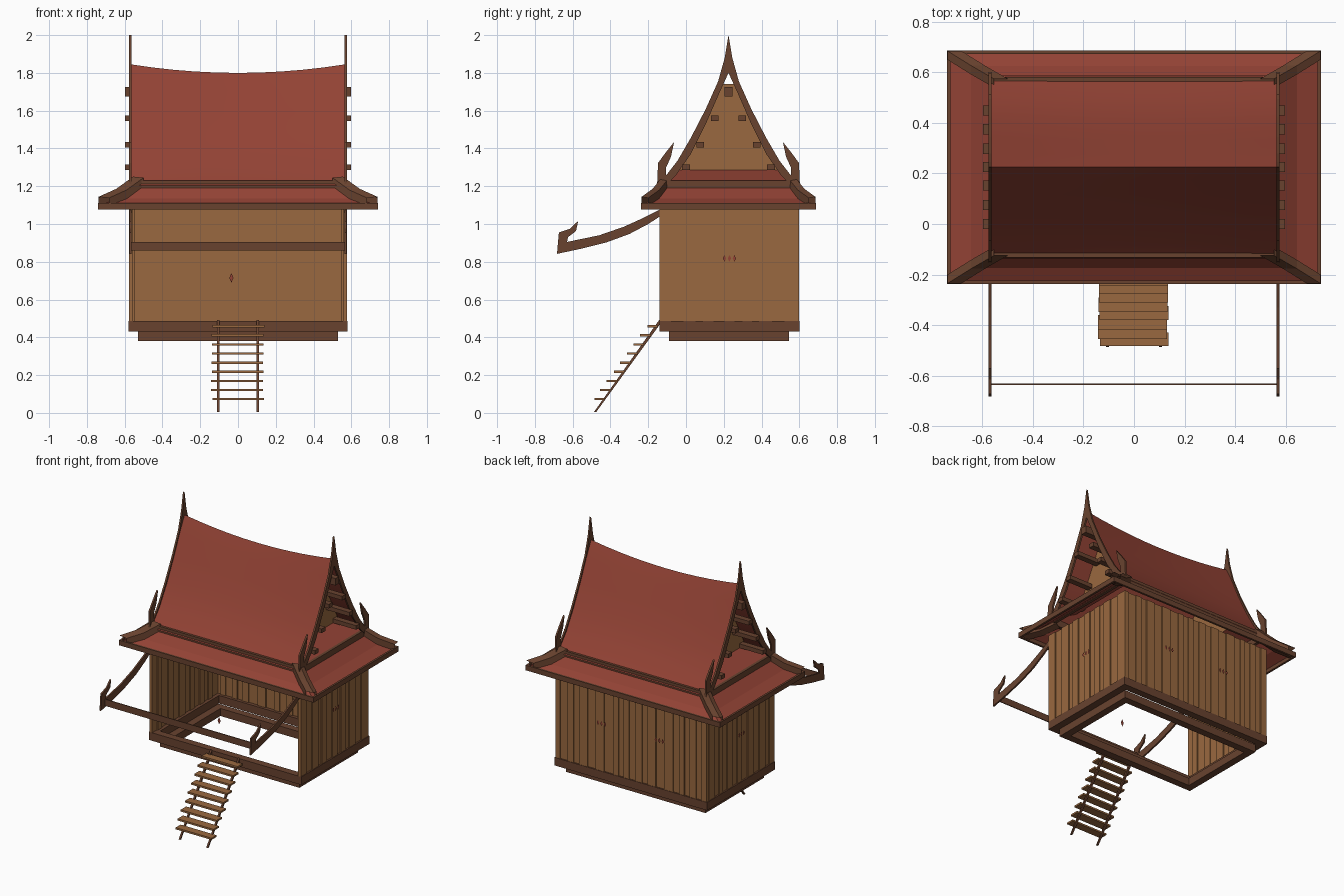
import bpy, bmesh, random
from mathutils import Vector, Matrix

random.seed(4)
if "Cube" in bpy.data.objects:
    bpy.data.objects.remove(bpy.data.objects["Cube"])

CY = 0.225  # centre line of the house in y


def material(name, rgb):
    m = bpy.data.materials.new(name)
    m.use_nodes = True
    m.diffuse_color = (*rgb, 1)
    m.node_tree.nodes["Principled BSDF"].inputs["Base Color"].default_value = (*rgb, 1)
    return m


TAN = material("tan planks", (0.32, 0.14, 0.05))
BROWN = material("dark timber", (0.14, 0.055, 0.028))
RED = material("red roof", (0.29, 0.055, 0.035))


def finish(name, bm, mat):
    bmesh.ops.recalc_face_normals(bm, faces=bm.faces)
    me = bpy.data.meshes.new(name)
    bm.to_mesh(me)
    bm.free()
    me.materials.append(mat)
    ob = bpy.data.objects.new(name, me)
    bpy.context.collection.objects.link(ob)
    return ob


def boxes(name, items, mat):
    """Each item is (x0, x1, y0, y1, z0, z1)."""
    bm = bmesh.new()
    for x0, x1, y0, y1, z0, z1 in items:
        mid = Vector((x0 + x1, y0 + y1, z0 + z1)) / 2
        size = (x1 - x0, y1 - y0, z1 - z0, 1)
        bmesh.ops.create_cube(bm, size=1, matrix=Matrix.Translation(mid) @ Matrix.Diagonal(size))
    return finish(name, bm, mat)


def ring(name, hx, y0, y1, z0, z1, w, mat):
    return boxes(name, [(-hx, hx, y0, y0 + w, z0, z1), (-hx, hx, y1 - w, y1, z0, z1),
                        (-hx, w - hx, y0 + w, y1 - w, z0, z1),
                        (hx - w, hx, y0 + w, y1 - w, z0, z1)], mat)


def prisms(name, profiles, xs, t, mat):
    """Extrude (y, z) outlines along x at every position in xs."""
    bm = bmesh.new()
    for x in xs:
        for prof in profiles:
            f = bm.faces.new([bm.verts.new((x - t / 2, y, z)) for y, z in prof])
            ext = bmesh.ops.extrude_face_region(bm, geom=[f])["geom"]
            moved = [v for v in ext if isinstance(v, bmesh.types.BMVert)]
            bmesh.ops.translate(bm, verts=moved, vec=(t, 0, 0))
    return finish(name, bm, mat)


def sheet(name, rows, mat):
    """Skin a list of equally long point rows."""
    bm = bmesh.new()
    vs = [[bm.verts.new(p) for p in row] for row in rows]
    for a, b in zip(vs, vs[1:]):
        for i in range(len(a) - 1):
            bm.faces.new((a[i], a[i + 1], b[i + 1], b[i]))
    return finish(name, bm, mat)


# Base frames, open in the middle
ring("lower_base_frame", 0.53, -0.09, 0.545, 0.38, 0.432, 0.05, BROWN)
ring("upper_base_frame", 0.58, -0.14, 0.60, 0.432, 0.487, 0.05, BROWN)


# Plank walls with staggered boards
def planks(start, end):
    cuts = [start]
    while cuts[-1] < end - 0.075:
        cuts.append(cuts[-1] + random.uniform(0.035, 0.07))
    cuts.append(end)
    return [(a, b, 0.007 * (i % 2)) for i, (a, b) in enumerate(zip(cuts, cuts[1:]))]


boxes("back_wall", [(a, b, 0.575 - s, 0.597 - s, 0.48, 1.11)
                    for a, b, s in planks(-0.575, 0.575)], TAN)
for side, name in ((1, "left_wall"), (-1, "right_wall")):
    items = []
    for a, b, s in planks(-0.14, 0.575):
        x0, x1 = sorted((side * (0.555 - s), side * (0.576 - s)))
        items.append((x0, x1, a, b, 0.48, 1.11))
    boxes(name, items, TAN)


# Diamond cut-outs: centre, direction across, half width, half height
def diamonds(name, centres, across, w, h):
    bm = bmesh.new()
    for c in centres:
        c, a, up = Vector(c), Vector(across) * w, Vector((0, 0, h))
        bm.faces.new([bm.verts.new(p) for p in (c - a, c - up, c + a, c + up)])
    return finish(name, bm, RED)


trio = (-0.026, 0, 0.026)
for side in (1, -1):
    diamonds("side_diamonds", [(side * 0.583, 0.23 + d, 0.818) for d in trio], (0, 1, 0), 0.009, 0.018)
    diamonds("back_diamonds", [(side * 0.22 + d, 0.604, 0.818) for d in trio], (1, 0, 0), 0.009, 0.018)
diamonds("front_diamond", [(-0.035, -0.155, 0.715)], (1, 0, 0), 0.011, 0.026)

# Skirt roof round the house, slightly dished
levels = [(0.73, 0.455, 1.10), (0.645, 0.40, 1.135), (0.56, 0.35, 1.20)]
sheet("skirt_roof", [[(sx * hx, CY + sy * hy, z) for sx, sy in
                      ((-1, -1), (1, -1), (1, 1), (-1, 1), (-1, -1))]
                     for hx, hy, z in levels], RED)
ring("skirt_fascia", 0.74, CY - 0.462, CY + 0.462, 1.077, 1.112, 0.014, BROWN)
ring("eave_beam", 0.574, CY - 0.357, CY + 0.357, 1.185, 1.23, 0.02, BROWN)

# Hip ridges at the four corners
path = [(0.738, 0.46, 1.078), (0.645, 0.402, 1.12), (0.555, 0.35, 1.185)]
for sx in (1, -1):
    for sy in (1, -1):
        rows = []
        for x, u, z in path:
            corners = [(x + dx, u + dy, z + dz) for dx, dy, dz in
                       ((0, -0.035, 0), (-0.055, 0, 0), (-0.055, 0, 0.06), (0, 0, 0.066),
                        (0, -0.035, 0.06), (0, -0.035, 0))]
            rows.append([(sx * a, CY + sy * b, c) for a, b, c in corners])
        hip = sheet("hip_ridge", rows, BROWN)

# Steep main roof with a sagging ridge
slope = [(0.362, 1.205), (0.27, 1.315), (0.19, 1.45), (0.11, 1.61), (0.05, 1.745), (0, 1.845)]
outline = [(-u, z) for u, z in slope] + [(u, z) for u, z in slope[-2::-1]]
rows = []
for i in range(11):
    x = -0.567 + 1.134 * i / 10
    sag = 0.045 * (1 - (x / 0.567) ** 2)
    rows.append([(x, CY + u, z - sag * (z - 1.205) / 0.64) for u, z in outline])
roof = sheet("main_roof", rows, RED)
bpy.context.view_layer.objects.active = roof
roof.select_set(True)
bpy.ops.object.shade_smooth_by_angle(angle=0.5)
roof.select_set(False)

# Barge boards with spires and hooked ends
board = [(0, 2.0), (0.02, 1.88), (0.055, 1.755), (0.12, 1.61), (0.2, 1.455), (0.27, 1.335),
         (0.332, 1.255), (0.33, 1.30), (0.305, 1.355), (0.288, 1.434), (0.335, 1.375),
         (0.373, 1.323), (0.378, 1.206), (0.33, 1.205), (0.28, 1.255), (0.2, 1.37),
         (0.12, 1.53), (0.05, 1.69), (0, 1.80)]
prisms("barge_boards", [[(CY + s * u, z) for u, z in board] for s in (1, -1)],
       (-0.57, 0.57), 0.012, BROWN)

# Recessed gables with a small sloping apron below
for side in (1, -1):
    x = side * 0.42
    sheet("gable_panel", [[(x, CY - 0.27, 1.285), (x, CY + 0.27, 1.285)],
                          [(x, CY - 0.14, 1.53), (x, CY + 0.14, 1.53)],
                          [(x, CY - 0.03, 1.74), (x, CY + 0.03, 1.74)]], TAN)
    sheet("gable_apron", [[(x, CY - 0.285, 1.285), (x, CY + 0.285, 1.285)],
                          [(side * 0.56, CY - 0.335, 1.225), (side * 0.56, CY + 0.335, 1.225)]], RED)

# Purlin ends poking through the gables
purlins = []
for u, z, h in ((0, 1.70, 0.024), (0.073, 1.56, 0.014), (0.15, 1.42, 0.014), (0.225, 1.30, 0.014)):
    for s in {u, -u}:
        for x0, x1 in ((-0.598, -0.41), (0.41, 0.598)):
            purlins.append((x0, x1, CY + s - 0.02, CY + s + 0.02, z - h, z + h))
boxes("purlins", purlins, BROWN)

# Curved arms and bar at the open front
arm = [(-0.13, 1.08), (-0.22, 1.035), (-0.33, 0.985), (-0.46, 0.94), (-0.63, 0.905),
       (-0.624, 0.931), (-0.582, 0.963), (-0.571, 1.016), (-0.615, 0.975), (-0.673, 0.955),
       (-0.683, 0.842), (-0.56, 0.868), (-0.42, 0.903), (-0.3, 0.947), (-0.2, 1.0), (-0.13, 1.045)]
prisms("front_arms", [arm], (-0.57, 0.57), 0.011, BROWN)
boxes("front_bar", [(-0.57, 0.57, -0.638, -0.632, 0.86, 0.905)], BROWN)

# Ladder
prisms("ladder_rails", [[(-0.487, 0.005), (-0.475, 0.005), (-0.13, 0.48), (-0.142, 0.492)]],
       (-0.105, 0.105), 0.012, BROWN)
treads = []
for i in range(9):
    z = 0.073 + 0.0482 * i
    y = -0.43 + 0.0348 * i
    e = random.uniform(-0.004, 0.004)
    treads.append((-0.138 + e, 0.135 + e, y - 0.056 + e, y, z - 0.006, z + 0.006))
boxes("ladder_treads", treads, TAN)
